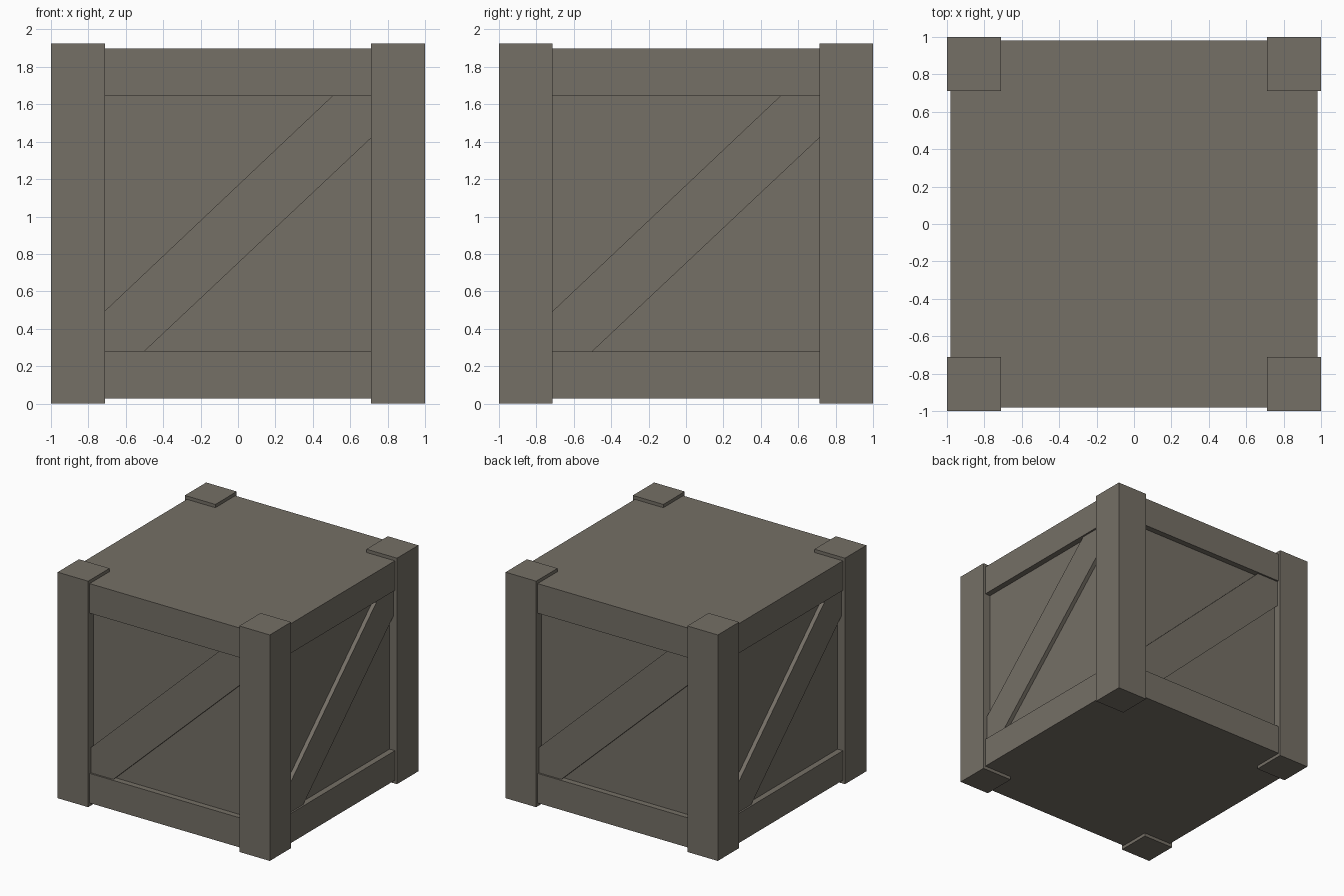
import bpy
import math
from mathutils import Matrix

cube = bpy.data.objects.get("Cube")
if cube:
    bpy.data.objects.remove(cube, do_unlink=True)

# Single weathered wood colour
wood = bpy.data.materials.new("weathered_wood")
wood.use_nodes = True
colour = (0.178, 0.160, 0.133, 1)
wood.diffuse_color = colour
wood.node_tree.nodes["Principled BSDF"].inputs["Base Color"].default_value = colour

# Main dimensions
HEIGHT = 1.925
POST_IN, POST_OUT = 0.712, 1.0
RAIL, BRACE, PANEL = 0.98, 0.965, 0.93
BASE, LOW, HIGH, LID = 0.028, 0.28, 1.645, 1.897


def prism(name, outline, depth, turn=Matrix()):
    """Extrude a counter-clockwise outline of 3D points along a depth vector."""
    n = len(outline)
    far = [tuple(a + b for a, b in zip(p, depth)) for p in outline]
    faces = [tuple(reversed(range(n))), tuple(range(n, 2 * n))]
    faces += [(i, (i + 1) % n, n + (i + 1) % n, n + i) for i in range(n)]
    mesh = bpy.data.meshes.new(name)
    mesh.from_pydata(outline + far, [], faces)
    mesh.transform(turn)
    mesh.materials.append(wood)
    obj = bpy.data.objects.new(name, mesh)
    bpy.context.collection.objects.link(obj)
    return obj


def box(name, x0, x1, y0, y1, z0, z1, turn=Matrix()):
    base = [(x0, y0, z0), (x1, y0, z0), (x1, y1, z0), (x0, y1, z0)]
    return prism(name, base, (0, 0, z1 - z0), turn)


# Recessed panels, with the floor and lid whose edges form the rails
box("side_panels", -PANEL, PANEL, -PANEL, PANEL, LOW, HIGH)
box("floor_and_lower_rails", -RAIL, RAIL, -RAIL, RAIL, BASE, LOW)
box("lid_and_upper_rails", -RAIL, RAIL, -RAIL, RAIL, HIGH, LID)

# A diagonal brace on each side and a post at each corner
brace = [(-POST_IN, LOW), (-0.5, LOW), (POST_IN, 1.42),
         (POST_IN, HIGH), (0.505, HIGH), (-POST_IN, 0.495)]
for i, side in enumerate(("front", "left", "back", "right")):
    turn = Matrix.Rotation(i * math.pi / 2, 4, "Z")
    # The outline is counter-clockwise seen from outside, so start at the panel
    outline = [(x, -PANEL, z) for x, z in brace]
    prism(side + "_brace", outline, (0, BRACE * -1 + PANEL, 0), turn)
    box(side + "_corner_post", POST_IN, POST_OUT, -POST_OUT, -POST_IN, 0, HEIGHT, turn)
